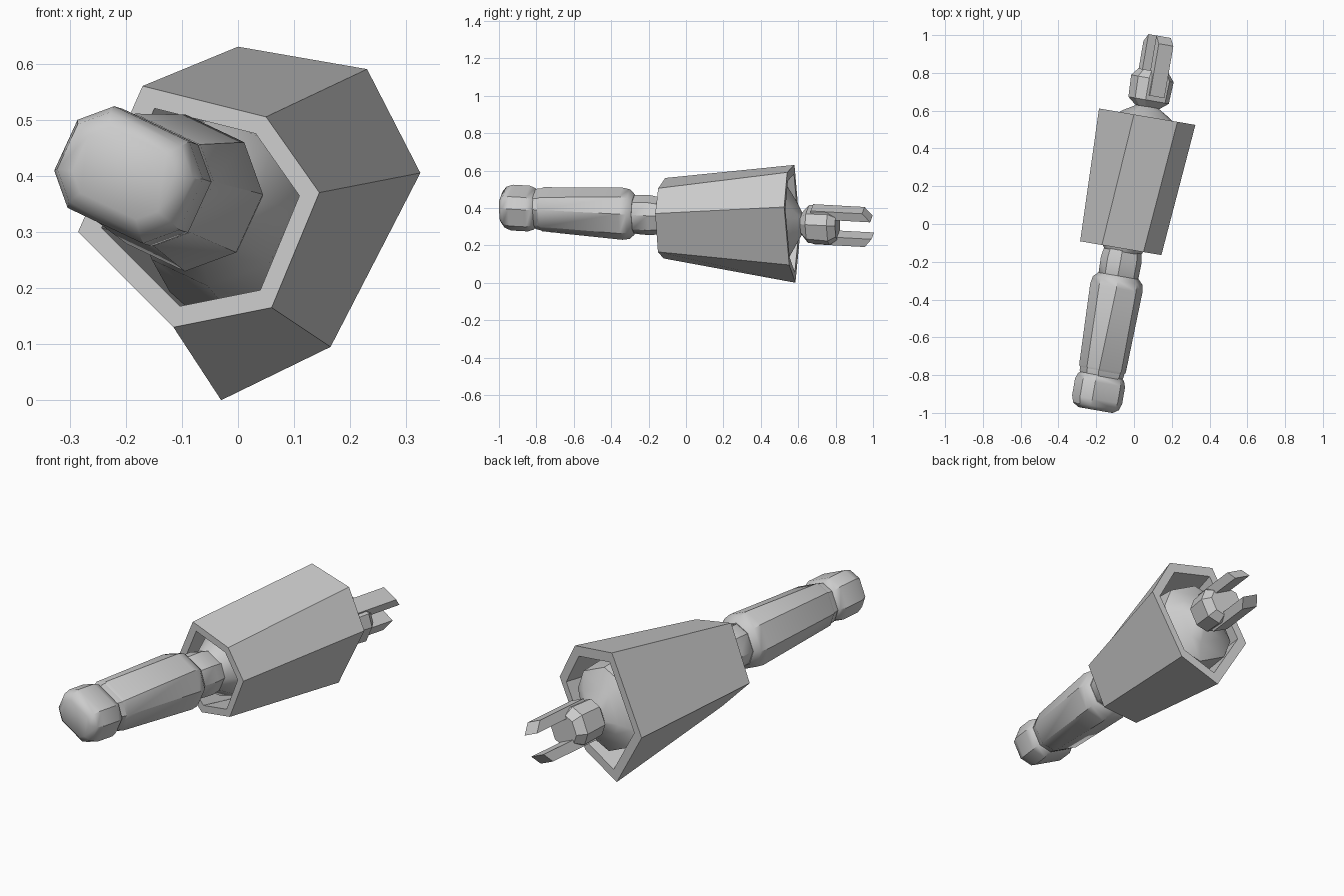
import bpy, bmesh, math
from mathutils import Vector

if "Cube" in bpy.data.objects:
    bpy.data.objects.remove(bpy.data.objects["Cube"])

SLOPE_X, SLOPE_Z = 0.172, -0.055      # lean of the long axis
ROLL = math.radians(-25)              # twist of the sections about the axis


def axis_point(y):
    return Vector((-0.19 + SLOPE_X * (y + 0.9), y, 0.4 + SLOPE_Z * (y + 0.9)))


def place(y, u, w):
    """Point at station y, offset by (u, w) in the rolled section plane."""
    a = u * math.cos(ROLL) - w * math.sin(ROLL)
    b = u * math.sin(ROLL) + w * math.cos(ROLL)
    return axis_point(y) + Vector((0.985 * a, -SLOPE_X * a, b))


def section(y, hu, hw, cut):
    """Chamfered rectangle: half width, half height, chamfer fraction."""
    c = cut * min(hu, hw)
    pts = [(hu, hw - c), (hu - c, hw), (c - hu, hw), (-hu, hw - c),
           (-hu, c - hw), (c - hu, -hw), (hu - c, -hw), (hu, c - hw)]
    return [place(y, u, w) for u, w in pts]


def loft(name, rings, closed=False, smooth=None):
    bm = bmesh.new()
    vs = [[bm.verts.new(p) for p in r] for r in rings]
    n = len(vs[0])
    pairs = list(zip(vs, vs[1:])) + ([(vs[-1], vs[0])] if closed else [])
    for a, b in pairs:
        for i in range(n):
            j = (i + 1) % n
            bm.faces.new((a[i], a[j], b[j], b[i]))
    if not closed:
        bm.faces.new(vs[0])
        bm.faces.new(vs[-1])
    bmesh.ops.recalc_face_normals(bm, faces=bm.faces)
    me = bpy.data.meshes.new(name)
    bm.to_mesh(me)
    bm.free()
    ob = bpy.data.objects.new(name, me)
    bpy.context.collection.objects.link(ob)
    if smooth:
        bpy.ops.object.select_all(action='DESELECT')
        bpy.context.view_layer.objects.active = ob
        ob.select_set(True)
        bpy.ops.object.shade_smooth_by_angle(angle=math.radians(smooth))
    return ob


def turned(name, stations, smooth=40):
    return loft(name, [section(*s) for s in stations], smooth=smooth)


# Rounded end block
turned("pommel", [(-0.985, 0.085, 0.065, 0.45), (-0.965, 0.115, 0.088, 0.5),
                  (-0.93, 0.125, 0.1, 0.5), (-0.84, 0.125, 0.1, 0.5),
                  (-0.81, 0.115, 0.09, 0.5), (-0.79, 0.09, 0.075, 0.5)])

# Collar and grip
turned("grip_collar", [(-0.83, 0.09, 0.08, 0.5), (-0.795, 0.108, 0.092, 0.5),
                       (-0.745, 0.112, 0.095, 0.5)])
turned("grip", [(-0.785, 0.105, 0.09, 0.5), (-0.765, 0.115, 0.1, 0.5),
                (-0.34, 0.128, 0.127, 0.55), (-0.3, 0.122, 0.12, 0.55),
                (-0.275, 0.1, 0.098, 0.55)])
turned("neck", [(-0.3, 0.085, 0.08, 0.55), (-0.275, 0.098, 0.093, 0.55),
                (-0.19, 0.1, 0.096, 0.55), (-0.14, 0.092, 0.088, 0.55)])

# Inner core that shows inside both sleeve openings
turned("core", [(-0.15, 0.09, 0.088, 0.6), (-0.06, 0.14, 0.14, 0.6),
                (0.42, 0.15, 0.2, 0.5), (0.54, 0.145, 0.19, 0.5),
                (0.585, 0.1, 0.11, 0.4), (0.625, 0.045, 0.045, 0.4),
                (0.66, 0.045, 0.045, 0.4)])

# Hollow six-sided sleeve
FRONT = [(-0.17, 0.56), (0.05, 0.505), (0.145, 0.37),
         (0.06, 0.165), (-0.115, 0.13), (-0.285, 0.30)]
BACK = [(0.0, 0.63), (0.23, 0.59), (0.325, 0.405),
        (0.165, 0.095), (-0.03, 0.0), (-0.185, 0.27)]


def rim(pts, y0, scale):
    cx = sum(p[0] for p in pts) / 6
    cz = sum(p[1] for p in pts) / 6
    out = []
    for x, z in pts:
        x, z = cx + (x - cx) * scale, cz + (z - cz) * scale
        out.append(Vector((x, y0 - 0.17 * x, z)))
    return out


loft("sleeve", [rim(FRONT, -0.14, 1), rim(BACK, 0.58, 1),
                rim(BACK, 0.58, 0.83), rim(FRONT, -0.14, 0.82)], closed=True)

# Faceted joint that carries the prongs
turned("joint", [(0.62, 0.06, 0.05, 0.5), (0.655, 0.1, 0.085, 0.5),
                 (0.77, 0.105, 0.09, 0.5), (0.81, 0.075, 0.065, 0.5)], smooth=None)

# Two prongs with slanted tips
for side, label in ((1, "upper"), (-1, "lower")):
    inner, outer, hu = 0.05, 0.098, 0.043
    rings = []
    for y_in, y_out in ((0.68, 0.68), (0.995, 0.955)):
        rings.append([place(y_in, -hu, side * inner), place(y_in, hu, side * inner),
                      place(y_out, hu, side * outer), place(y_out, -hu, side * outer)])
    loft(label + "_prong", rings)
